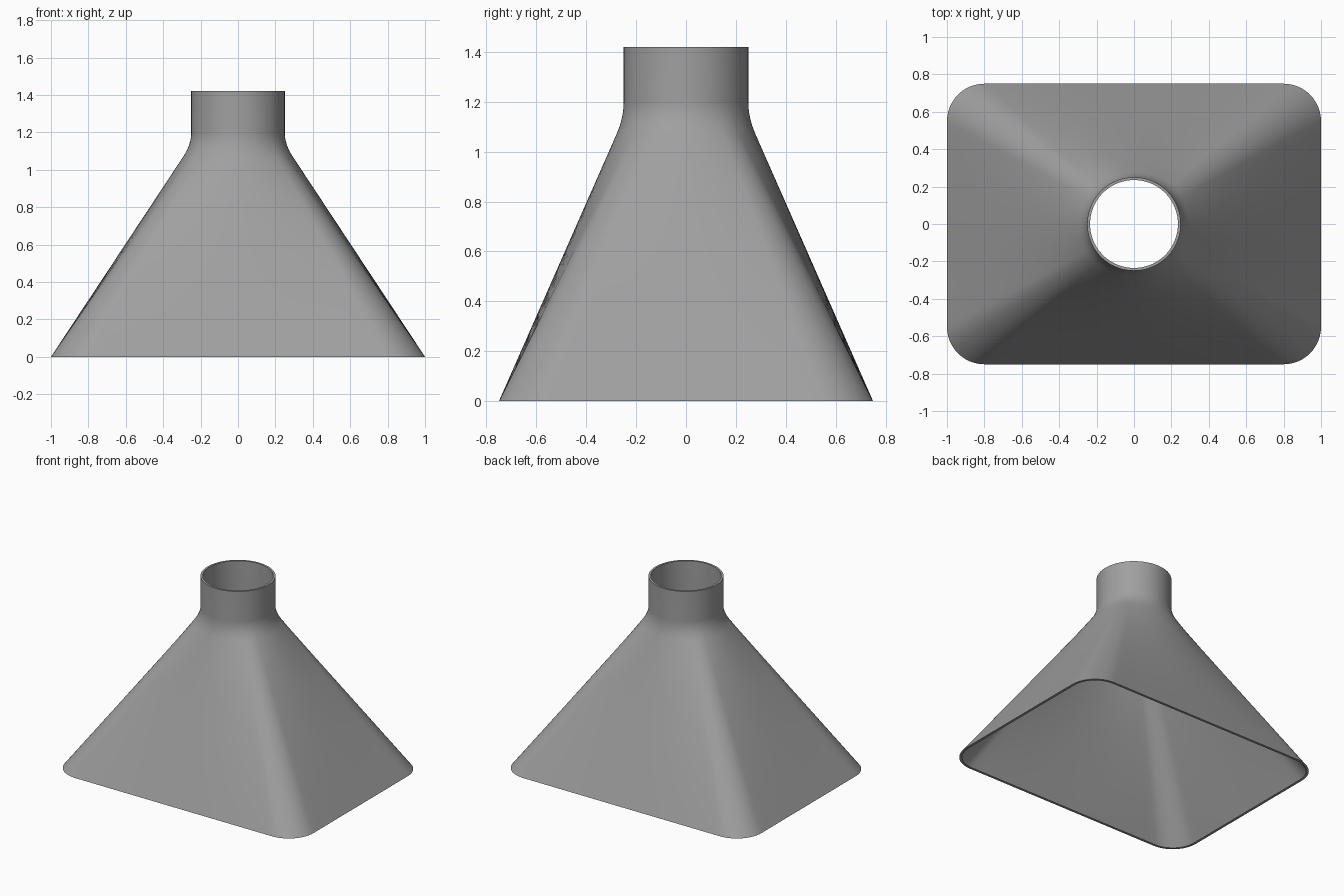
import bpy, bmesh, math
from mathutils import Vector

if "Cube" in bpy.data.objects:
    bpy.data.objects.remove(bpy.data.objects["Cube"])

HALF_X, HALF_Y, CORNER = 1.0, 0.75, 0.2
NECK_R, NECK_Z, TOP_Z = 0.25, 1.135, 1.42
WALL = 0.015


def base_outline(inset):
    """Rounded rectangle points with their arc-length share of each quarter."""
    ax, ay, r = HALF_X - CORNER, HALF_Y - CORNER, CORNER - inset
    arc = CORNER * math.pi / 2
    total = ax + ay + arc
    quarter = []
    for i in range(10):                       # side edge
        y = ay * i / 10
        quarter.append((HALF_X - inset, y, y / total))
    for i in range(13):                       # rounded corner
        a = math.pi / 2 * i / 12
        quarter.append((ax + r * math.cos(a), ay + r * math.sin(a),
                        (ay + arc * i / 12) / total))
    for i in range(1, 13):                    # front or back edge
        x = ax * (1 - i / 12)
        quarter.append((x, HALF_Y - inset, (ay + arc + ax * i / 12) / total))
    # mirror the quarter around the outline
    pts = [(x, y, t * math.pi / 2) for x, y, t in quarter]
    pts += [(-x, y, math.pi - a) for x, y, a in pts[-2::-1]]
    pts += [(x, -y, -a) for x, y, a in pts[-2:0:-1]]
    return pts


def wall_rings(inset, neck_r):
    """Rings from the wide base, through a blended shoulder, up the neck."""
    columns = []
    for x, y, a in base_outline(inset):
        base = Vector((x, y, 0))
        neck = Vector((neck_r * math.cos(a), neck_r * math.sin(a), NECK_Z))
        start = base.lerp(neck, 0.943)
        end = neck + Vector((0, 0, 0.065))
        col = [base.lerp(start, i / 12) for i in range(12)]
        for i in range(9):
            t = i / 8
            col.append(start.lerp(neck, t).lerp(neck.lerp(end, t), t))
        col.append(Vector((neck.x, neck.y, TOP_Z)))
        columns.append(col)
    return [list(ring) for ring in zip(*columns)]


# Outer wall going up, inner wall coming back down, closed at the base rim
rings = wall_rings(0, NECK_R) + wall_rings(WALL * 1.2, NECK_R - WALL)[::-1]
bm = bmesh.new()
loops = [[bm.verts.new(p) for p in ring] for ring in rings]
n = len(loops[0])
for k, lo in enumerate(loops):
    hi = loops[(k + 1) % len(loops)]
    for i in range(n):
        j = (i + 1) % n
        bm.faces.new((lo[i], lo[j], hi[j], hi[i]))
bmesh.ops.recalc_face_normals(bm, faces=bm.faces)
mesh = bpy.data.meshes.new("funnel_hood")
bm.to_mesh(mesh)
bm.free()

hood = bpy.data.objects.new("funnel_hood", mesh)
bpy.context.collection.objects.link(hood)
grey = bpy.data.materials.new("mid grey")
grey.diffuse_color = (0.35, 0.35, 0.35, 1)
grey.use_nodes = True
grey.node_tree.nodes["Principled BSDF"].inputs["Base Color"].default_value = grey.diffuse_color
mesh.materials.append(grey)

# Smooth walls with crisp rims
bpy.context.view_layer.objects.active = hood
hood.select_set(True)
bpy.ops.object.shade_smooth_by_angle(angle=math.radians(35))
